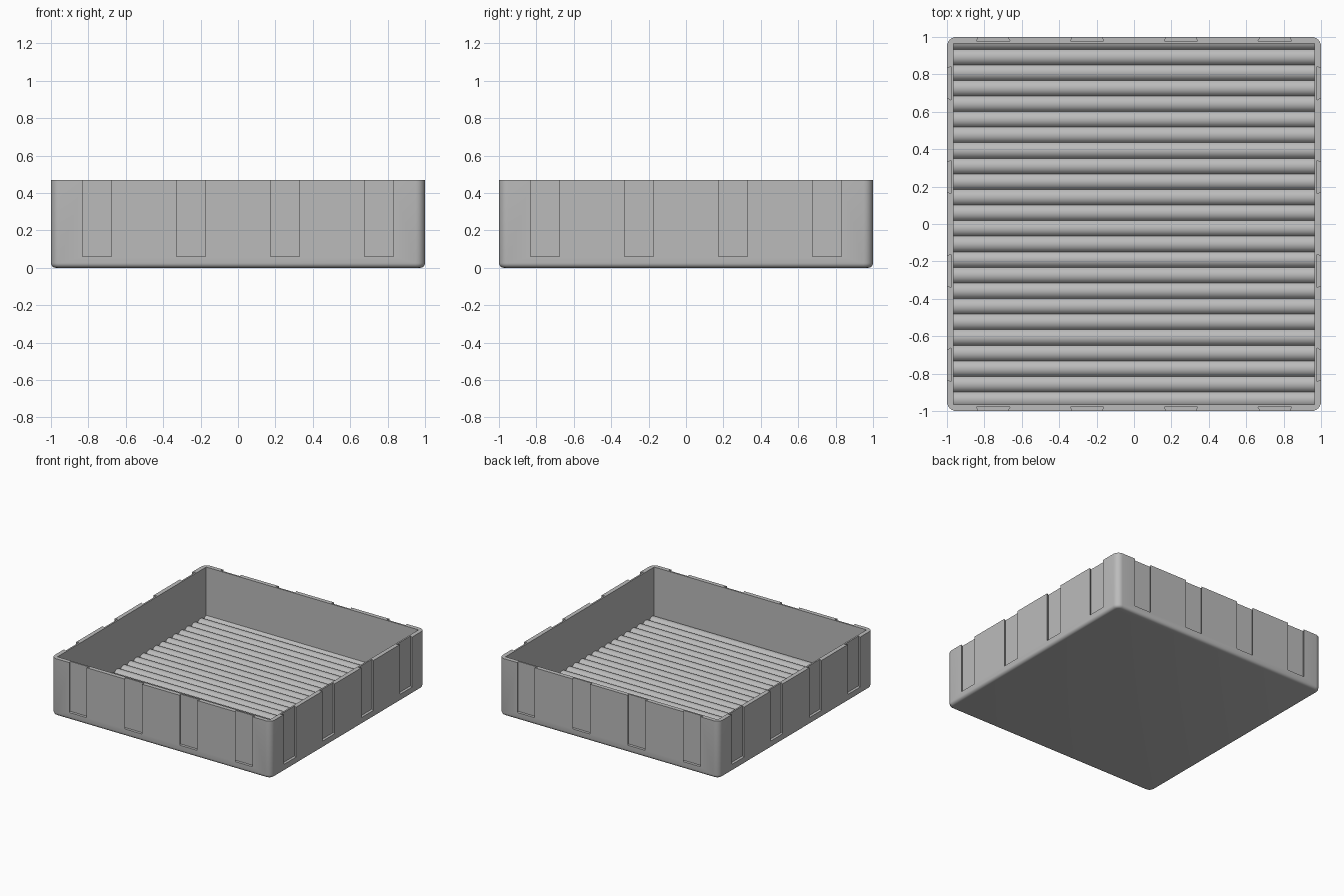
import bpy, bmesh, math
from mathutils import Matrix, Vector

HEIGHT, INNER, PITCH = 0.47, 0.965, 0.0833

cube = bpy.data.objects.get("Cube")
if cube:
    bpy.data.objects.remove(cube, do_unlink=True)

grey = bpy.data.materials.new("plain grey")
grey.use_nodes = True
grey.diffuse_color = (0.5, 0.5, 0.5, 1)
grey.node_tree.nodes["Principled BSDF"].inputs["Base Color"].default_value = (0.5, 0.5, 0.5, 1)


def make_object(name, bm):
    bmesh.ops.recalc_face_normals(bm, faces=bm.faces)
    mesh = bpy.data.meshes.new(name)
    bm.to_mesh(mesh)
    bm.free()
    mesh.materials.append(grey)
    obj = bpy.data.objects.new(name, mesh)
    bpy.context.collection.objects.link(obj)
    return obj


def add_prism(bm, points, offset):
    """Extrude a flat outline by an offset; returns the new vertices."""
    face = bm.faces.new([bm.verts.new(p) for p in points])
    base = list(face.verts)
    new = bmesh.ops.extrude_face_region(bm, geom=[face], use_keep_orig=True)["geom"]
    top = [v for v in new if isinstance(v, bmesh.types.BMVert)]
    bmesh.ops.translate(bm, verts=top, vec=Vector(offset))
    return base + top


# Solid block with rounded corners and a rounded lower edge
bm = bmesh.new()
bmesh.ops.create_cube(bm, size=1, matrix=Matrix.Translation((0, 0, HEIGHT / 2))
                      @ Matrix.Diagonal((2, 2, HEIGHT, 1)))
upright = [e for e in bm.edges if abs(e.verts[0].co.z - e.verts[1].co.z) > 0.1]
bmesh.ops.bevel(bm, geom=upright, offset=0.05, segments=6, profile=0.5, affect='EDGES')
lower = [e for e in bm.edges if all(v.co.z < 0.001 for v in e.verts)]
bmesh.ops.bevel(bm, geom=lower, offset=0.025, segments=4, profile=0.5, affect='EDGES')
tray = make_object("ribbed_tray", bm)


# Cavity whose underside leaves rounded ribs across the floor
def floor_height(y):
    across = ((y - 0.018) / PITCH) % 1 * 2 - 1
    radius = 0.047
    rise = math.sqrt(radius ** 2 - (across * PITCH / 2) ** 2)
    return 0.028 + rise


samples = [0.018 + PITCH * i / 8 for i in range(-100, 101)]
ys = [-INNER] + [y for y in samples if abs(y) < INNER - 0.002] + [INNER]
outline = [(-INNER, y, floor_height(y)) for y in ys]
outline += [(-INNER, INNER, HEIGHT + 0.1), (-INNER, -INNER, HEIGHT + 0.1)]
bm = bmesh.new()
add_prism(bm, outline, (2 * INNER, 0, 0))
cavity = make_object("cavity_cutter", bm)

# Dovetail slots, four on each outer wall, open at the top
bm = bmesh.new()
for side in range(4):
    turn = Matrix.Rotation(side * math.pi / 2, 4, 'Z')
    for x in (-0.753, -0.251, 0.251, 0.753):
        section = [(x - 0.09, -0.978, 0.06), (x + 0.09, -0.978, 0.06),
                   (x + 0.065, -1.022, 0.06), (x - 0.065, -1.022, 0.06)]
        verts = add_prism(bm, section, (0, 0, HEIGHT))
        bmesh.ops.transform(bm, matrix=turn, verts=verts)
slots = make_object("slot_cutter", bm)

# Cut the block and remove the cutters
bpy.context.view_layer.objects.active = tray
for cutter in (cavity, slots):
    cutter.hide_render = True
    mod = tray.modifiers.new("cut", 'BOOLEAN')
    mod.operation = 'DIFFERENCE'
    mod.solver = 'EXACT'
    mod.object = cutter
    bpy.ops.object.modifier_apply(modifier=mod.name)
    bpy.data.objects.remove(cutter, do_unlink=True)

bpy.ops.object.select_all(action='DESELECT')
tray.select_set(True)
bpy.ops.object.shade_smooth_by_angle(angle=math.radians(35))
